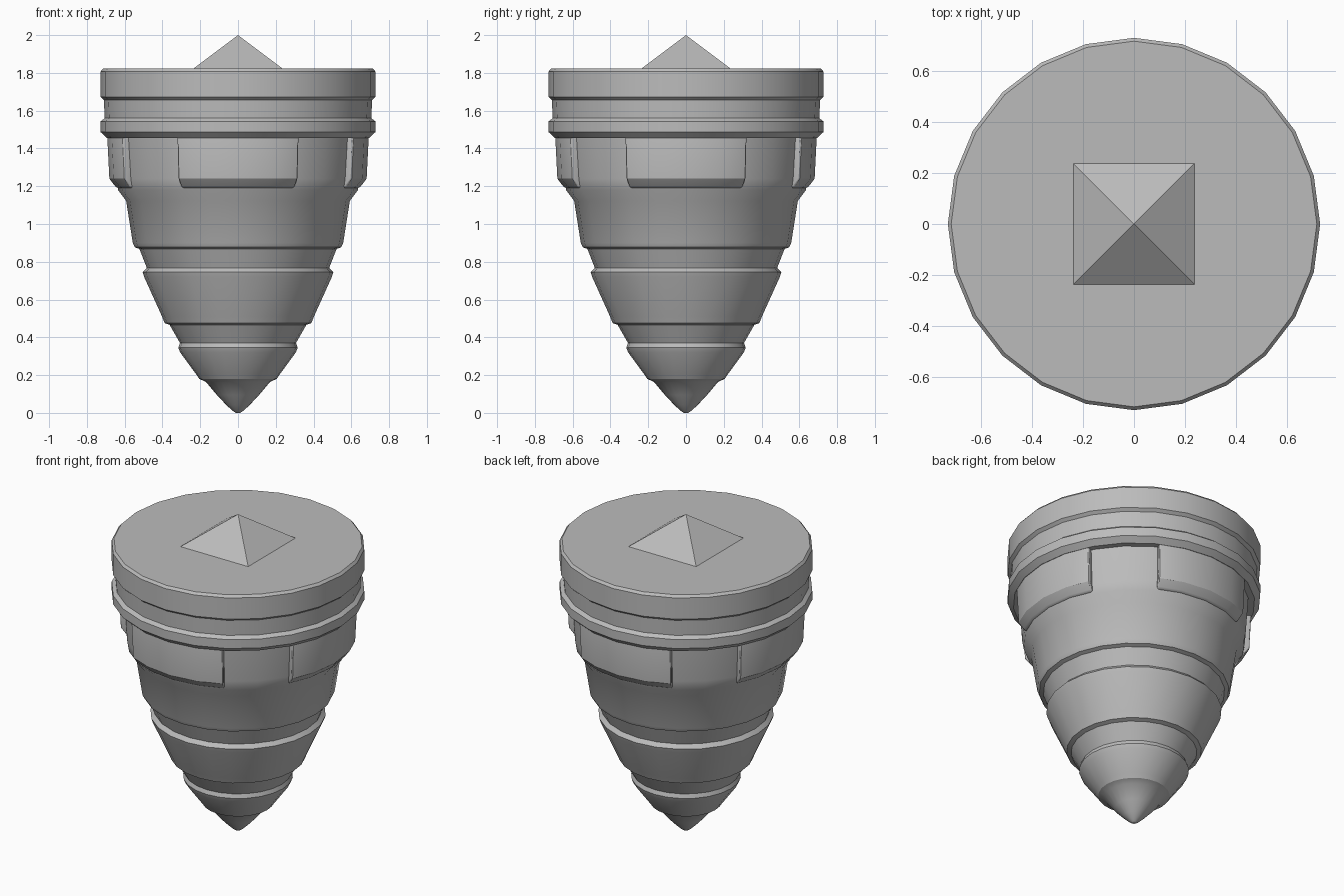
import bpy, bmesh
from math import sin, cos, radians

cube = bpy.data.objects.get("Cube")
if cube:
    bpy.data.objects.remove(cube)

grey = bpy.data.materials.new("plain_grey")
grey.use_nodes = True
colour = (0.5, 0.5, 0.5, 1)
grey.diffuse_color = colour
grey.node_tree.nodes["Principled BSDF"].inputs["Base Color"].default_value = colour


def finish(name, bm, smooth=True, bevel=0):
    bmesh.ops.recalc_face_normals(bm, faces=bm.faces)
    mesh = bpy.data.meshes.new(name)
    bm.to_mesh(mesh)
    bm.free()
    mesh.materials.append(grey)
    ob = bpy.data.objects.new(name, mesh)
    bpy.context.collection.objects.link(ob)
    bpy.ops.object.select_all(action='DESELECT')
    ob.select_set(True)
    bpy.context.view_layer.objects.active = ob
    if bevel:
        mod = ob.modifiers.new("rounded_edges", 'BEVEL')
        mod.width, mod.segments = bevel, 3
        mod.limit_method, mod.angle_limit = 'ANGLE', radians(40)
        bpy.ops.object.modifier_apply(modifier=mod.name)
    if smooth:
        bpy.ops.object.shade_smooth_by_angle(angle=radians(30))
    return ob


def sweep(name, profile, angles, closed, bevel=0):
    """Turn an (r, z) profile through the angles; closed makes a full ring."""
    bm = bmesh.new()
    rows = [[bm.verts.new((r * cos(radians(a)), r * sin(radians(a)), z))
             for r, z in profile] for a in angles]
    pairs = list(zip(rows, rows[1:]))
    count = len(profile)
    if closed:
        pairs.append((rows[-1], rows[0]))
        for end in (0, -1):
            bm.faces.new([row[end] for row in rows])
    else:
        bm.faces.new(rows[0])
        bm.faces.new(rows[-1])
    for a, b in pairs:
        for i in range(count - 1 if closed else count):
            j = (i + 1) % count
            bm.faces.new((a[i], a[j], b[j], b[i]))
    return finish(name, bm, True, bevel)


around = range(0, 360, 15)

# Tapering stepped body, from the rounded tip to the collar
body = [(0.012, 0), (0.03, 0.012), (0.062, 0.042), (0.112, 0.095), (0.17, 0.164),
        (0.205, 0.18), (0.222, 0.205), (0.306, 0.32), (0.316, 0.345), (0.307, 0.37),
        (0.362, 0.466), (0.388, 0.475), (0.402, 0.51), (0.497, 0.72), (0.505, 0.745),
        (0.483, 0.768), (0.522, 0.868), (0.546, 0.877), (0.557, 0.9), (0.592, 1.122),
        (0.635, 1.18), (0.645, 1.24), (0.66, 1.47)]
sweep("stepped_body", body, around, True)

# Wide collar with a groove between two bands
collar = [(0.65, 1.456), (0.695, 1.456), (0.728, 1.487), (0.728, 1.543), (0.706, 1.56),
          (0.71, 1.657), (0.728, 1.673), (0.728, 1.807), (0.715, 1.822)]
sweep("grooved_collar", collar, around, True)

# Four raised side panels tucked under the collar
panel = [(0.58, 1.19), (0.643, 1.19), (0.681, 1.24), (0.694, 1.5), (0.58, 1.5)]
for side, turn in (("right", 0), ("back", 90), ("left", 180), ("front", 270)):
    steps = [turn + a for a in (-28, -15, 0, 15, 28)]
    sweep(side + "_panel", panel, steps, False, 0.014)

# Four-sided point on the top
bm = bmesh.new()
base = [bm.verts.new((x, y, 1.82)) for x, y in
        ((-0.24, -0.24), (0.24, -0.24), (0.24, 0.24), (-0.24, 0.24))]
apex = bm.verts.new((0, 0, 2))
bm.faces.new(base)
for i in range(4):
    bm.faces.new((base[i], base[(i + 1) % 4], apex))
finish("top_pyramid", bm, smooth=False)
